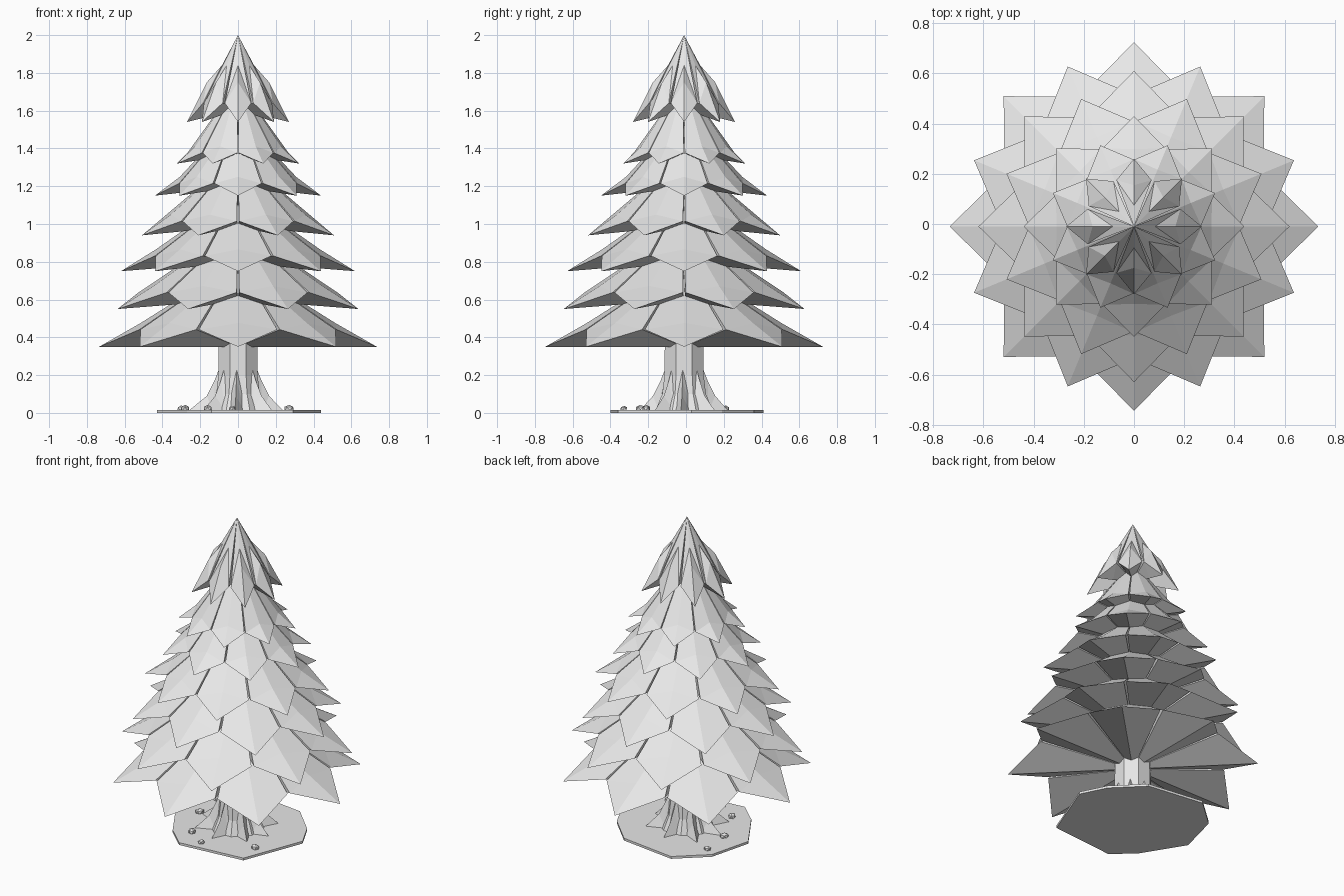
import bpy, bmesh, random
from math import cos, sin, pi, radians
from mathutils import Vector, Matrix

if "Cube" in bpy.data.objects:
    bpy.data.objects.remove(bpy.data.objects["Cube"])

random.seed(4)
CENTRE = Vector((0, -0.01, 0))

clay = bpy.data.materials.new("light_grey")
clay.use_nodes = True
clay.diffuse_color = (0.8, 0.8, 0.8, 1)
clay.node_tree.nodes["Principled BSDF"].inputs["Base Color"].default_value = (0.8, 0.8, 0.8, 1)


def finish(name, bm, offset=CENTRE):
    """Turn a bmesh into a flat-shaded object."""
    bmesh.ops.recalc_face_normals(bm, faces=bm.faces[:])
    mesh = bpy.data.meshes.new(name)
    bm.to_mesh(mesh)
    bm.free()
    mesh.materials.append(clay)
    obj = bpy.data.objects.new(name, mesh)
    obj.location = offset
    bpy.context.collection.objects.link(obj)
    return obj


def add_blade(bm, angle, ridge, keel, side):
    """Folded blade: ridge and keel are (radius, height) paths that share the
    outer tip; side is (radius, half width, height) of the widest points."""
    turn = Matrix.Rotation(angle, 3, 'Z')
    top = [bm.verts.new(turn @ Vector((r, 0, z))) for r, z in ridge]
    low = [bm.verts.new(turn @ Vector((r, 0, z))) for r, z in keel] + [top[-1]]
    r, w, z = side
    for sign in (-1, 1):
        edge = bm.verts.new(turn @ Vector((r, sign * w, z)))
        for path in (top, low):
            for a, b in zip(path, path[1:]):
                bm.faces.new((a, b, edge))
        bm.faces.new((top[0], low[0], edge))


# Branch tiers: tip radius, tip height, height of the root of the ridge
tiers = [(0.735, 0.35, 0.80), (0.69, 0.55, 0.99), (0.62, 0.75, 1.17),
         (0.55, 0.94, 1.37), (0.44, 1.15, 1.58), (0.35, 1.32, 1.75)]
for n, (radius, tip, root) in enumerate(tiers):
    bm = bmesh.new()
    drop = 0.06 + 0.09 * radius
    for k in range(8):
        add_blade(bm, k * pi / 4 + (n % 2) * pi / 8,
                  [(0, root), (0.7 * radius, tip + drop), (radius, tip)],
                  [(0, tip + (0.0 if n == 0 else 0.05))],
                  (0.71 * radius, 0.283 * radius, tip + drop - 0.035))
    finish(f"branch_tier_{n + 1}", bm)

# Drooping crown
bm = bmesh.new()
for k in range(8):
    add_blade(bm, k * pi / 4,
              [(0, 2.0), (0.085, 1.84), (0.165, 1.75), (0.27, 1.54)],
              [(0, 1.62), (0.15, 1.57)],
              (0.185, 0.07, 1.64))
finish("crown", bm)

# Trunk: eight-sided column with a flared foot
bm = bmesh.new()
rings = []
for r, z in [(0.17, 0.0), (0.125, 0.1), (0.112, 0.2), (0.11, 0.45)]:
    rings.append([bm.verts.new((r * cos(a), r * sin(a), z))
                  for a in (k * pi / 4 + pi / 8 for k in range(8))])
for low, up in zip(rings, rings[1:]):
    for k in range(8):
        j = (k + 1) % 8
        bm.faces.new((low[k], low[j], up[j], up[k]))
bm.faces.new(rings[0])
bm.faces.new(rings[-1])
finish("trunk", bm)

# Roots
bm = bmesh.new()
for k in range(8):
    reach = 0.25 + random.uniform(-0.02, 0.02)
    add_blade(bm, k * pi / 4 + radians(random.uniform(-5, 5)),
              [(0.09, 0.26), (0.125, 0.17), (0.165, 0.09), (reach, 0.012)],
              [(0.05, 0.005)],
              (0.13, 0.045, 0.008))
finish("roots", bm)

# Ground slab
outline = [(.29, -.36), (.44, .03), (.36, .19), (.19, .36), (-.18, .41),
           (-.36, .25), (-.43, -.02), (-.27, -.28), (-.14, -.40)]
bm = bmesh.new()
face = bm.faces.new([bm.verts.new((x, y, 0)) for x, y in outline])
grown = bmesh.ops.extrude_face_region(bm, geom=[face])
bmesh.ops.translate(bm, vec=(0, 0, 0.015),
                    verts=[v for v in grown["geom"] if isinstance(v, bmesh.types.BMVert)])
if len(bm.faces) == len(outline) + 1:
    bm.faces.new([v for v in bm.verts if v.co.z == 0])
finish("ground_slab", bm, Vector())

# Pebbles
for n, (x, y, size) in enumerate([(-.30, .21, .022), (-.28, .01, .026),
                                  (-.16, -.24, .026), (.27, -.21, .026), (-.03, -.33, .02)]):
    bm = bmesh.new()
    bmesh.ops.create_icosphere(bm, subdivisions=1, radius=size)
    bmesh.ops.scale(bm, vec=(1.1, 0.9, 0.8), verts=bm.verts[:])
    bmesh.ops.rotate(bm, matrix=Matrix.Rotation(n, 3, 'Z'), verts=bm.verts[:])
    finish(f"pebble_{n + 1}", bm, Vector((x, y, 0.022)))
